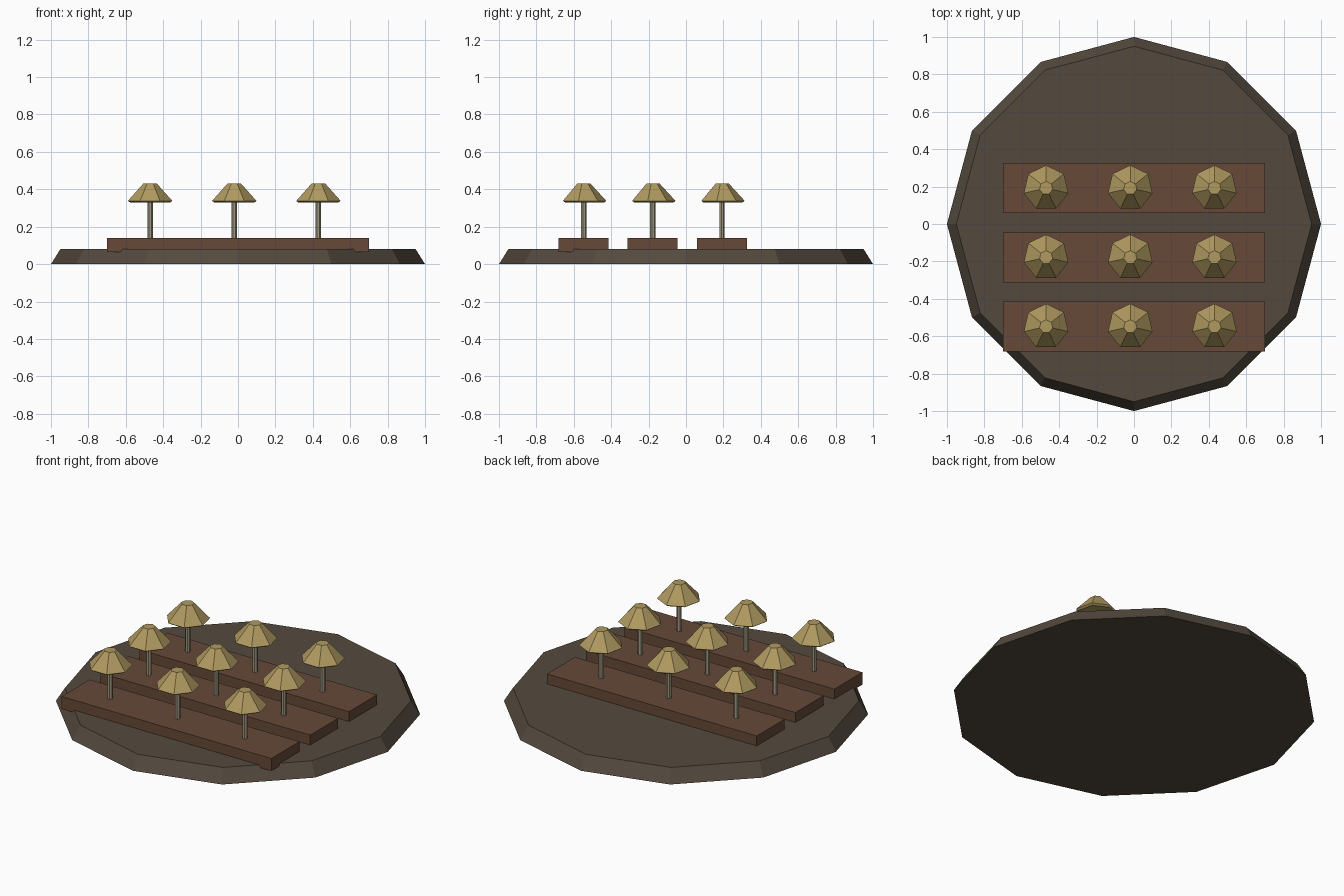
import bpy
import bmesh
from math import cos, sin, pi

cube = bpy.data.objects.get("Cube")
if cube:
    bpy.data.objects.remove(cube)


def material(name, hex_code):
    srgb = [int(hex_code[i:i + 2], 16) / 255 for i in (0, 2, 4)]
    lin = [c / 12.92 if c < 0.04045 else ((c + 0.055) / 1.055) ** 2.4 for c in srgb]
    mat = bpy.data.materials.new(name)
    mat.use_nodes = True
    mat.diffuse_color = (*lin, 1)
    mat.node_tree.nodes["Principled BSDF"].inputs["Base Color"].default_value = (*lin, 1)
    return mat


stone = material("dark soil", "544a3e")
wood = material("brown wood", "664939")
cap_tan = material("cap tan", "b09a60")
stem_grey = material("stem grey", "a0977f")


def lathe(name, profile, sides, start, location, mat):
    """Flat-faced solid from (radius, height) rings, closed at both ends."""
    bm = bmesh.new()
    rings = []
    for r, z in profile:
        angles = [start + 2 * pi * i / sides for i in range(sides)]
        rings.append([bm.verts.new((r * cos(a), r * sin(a), z)) for a in angles])
    for low, high in zip(rings, rings[1:]):
        for i in range(sides):
            j = (i + 1) % sides
            bm.faces.new((low[i], low[j], high[j], high[i]))
    bm.faces.new(rings[0][::-1])
    bm.faces.new(rings[-1])
    mesh = bpy.data.meshes.new(name)
    bm.to_mesh(mesh)
    bm.free()
    mesh.materials.append(mat)
    obj = bpy.data.objects.new(name, mesh)
    obj.location = location
    bpy.context.collection.objects.link(obj)
    return obj


def box(name, size, location, mat):
    bpy.ops.mesh.primitive_cube_add(size=1, location=location)
    obj = bpy.context.object
    obj.name = name
    obj.scale = size
    obj.data.materials.append(mat)


# Twelve-sided ground plate with a sloped rim
lathe("ground_plate", [(1, 0), (0.95, 0.08)], 12, 0, (0, 0, 0), stone)

# Three planting beds, each with three mushrooms
for row, y in enumerate((0.192, -0.178, -0.548), 1):
    box(f"bed_{row}", (1.4, 0.267, 0.075), (0, y, 0.1025), wood)
    for col, x in enumerate((-0.47, -0.02, 0.43), 1):
        lathe(f"stem_{row}_{col}", [(0.015, 0.13), (0.015, 0.36)], 7, pi / 2, (x, y, 0), stem_grey)
        lathe(f"cap_{row}_{col}", [(0.11, 0.33), (0.122, 0.338), (0.036, 0.432)],
              7, pi / 2, (x, y, 0), cap_tan)
